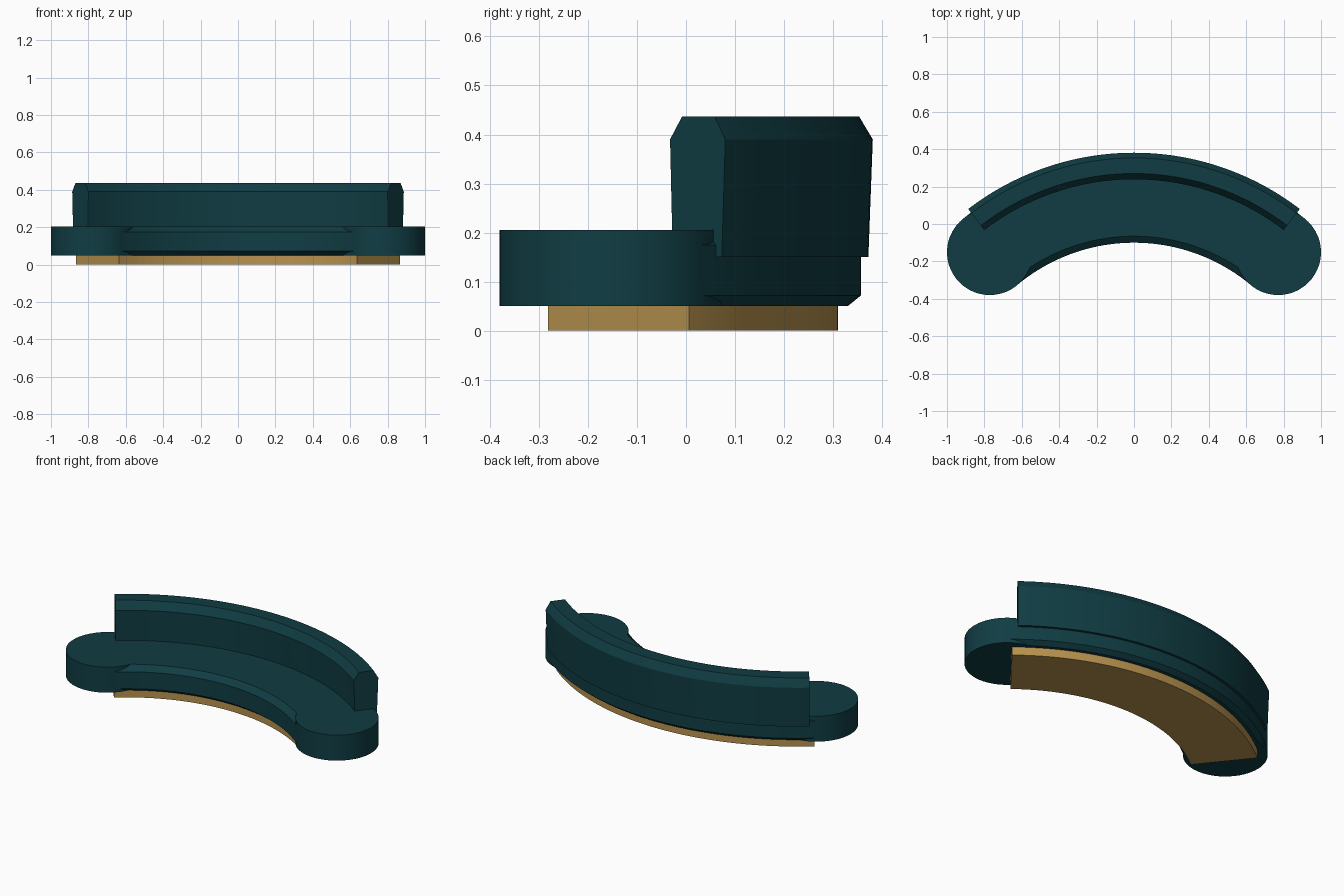
import bpy, bmesh
from math import sin, cos, radians

cube = bpy.data.objects.get("Cube")
if cube:
    bpy.data.objects.remove(cube, do_unlink=True)

CENTRE_Y = -1.075   # common centre of all the curved parts


def material(name, colour):
    mat = bpy.data.materials.new(name)
    mat.use_nodes = True
    mat.diffuse_color = (*colour, 1)
    mat.node_tree.nodes["Principled BSDF"].inputs["Base Color"].default_value = (*colour, 1)
    return mat


teal = material("dark_teal_fabric", (0.005, 0.046, 0.056))
gold = material("brushed_gold", (0.48, 0.29, 0.077))


def finish(bm, name, mat):
    bmesh.ops.recalc_face_normals(bm, faces=bm.faces)
    mesh = bpy.data.meshes.new(name)
    bm.to_mesh(mesh)
    bm.free()
    mesh.materials.append(mat)
    obj = bpy.data.objects.new(name, mesh)
    bpy.context.collection.objects.link(obj)
    bpy.ops.object.select_all(action='DESELECT')
    obj.select_set(True)
    bpy.context.view_layer.objects.active = obj
    bpy.ops.object.shade_smooth_by_angle(angle=radians(25))
    return obj


def arc_sweep(name, profile, half_angle, mat, steps=64):
    """Sweep a closed (radius, height) profile around the common centre."""
    bm = bmesh.new()
    rings = []
    for i in range(steps + 1):
        a = radians(half_angle) * (2 * i / steps - 1)
        rings.append([bm.verts.new((r * sin(a), CENTRE_Y + r * cos(a), z)) for r, z in profile])
    n = len(profile)
    for a, b in zip(rings, rings[1:]):
        for j in range(n):
            k = (j + 1) % n
            bm.faces.new((a[j], a[k], b[k], b[j]))
    bm.faces.new(rings[0])
    bm.faces.new(rings[-1])
    return finish(bm, name, mat)


# Gold plinth, running slightly up into the seat
arc_sweep("plinth", [(1.017, 0), (1.385, 0), (1.385, 0.06), (1.017, 0.06)], 38.7, gold)

# Curved seat with chamfered edges
arc_sweep("seat", [(1.003, 0.05), (1.405, 0.05), (1.432, 0.072), (1.432, 0.175),
                   (1.40, 0.205), (1.01, 0.205), (0.975, 0.175), (0.975, 0.072)], 39.8, teal)

# Backrest, a little wider than the seat behind, with chamfered top
arc_sweep("backrest", [(1.321, 0.15), (1.447, 0.15), (1.456, 0.39), (1.428, 0.437),
                       (1.345, 0.437), (1.314, 0.39)], 37.5, teal)

# Round seat ends, mirrored left and right
for side, name in ((1, "left_round_end"), (-1, "right_round_end")):
    bm = bmesh.new()
    bmesh.ops.create_cone(bm, cap_ends=True, segments=48, radius1=0.229, radius2=0.229, depth=0.155)
    bmesh.ops.translate(bm, verts=bm.verts, vec=(side * 0.771, -0.151, 0.1275))
    finish(bm, name, teal)
